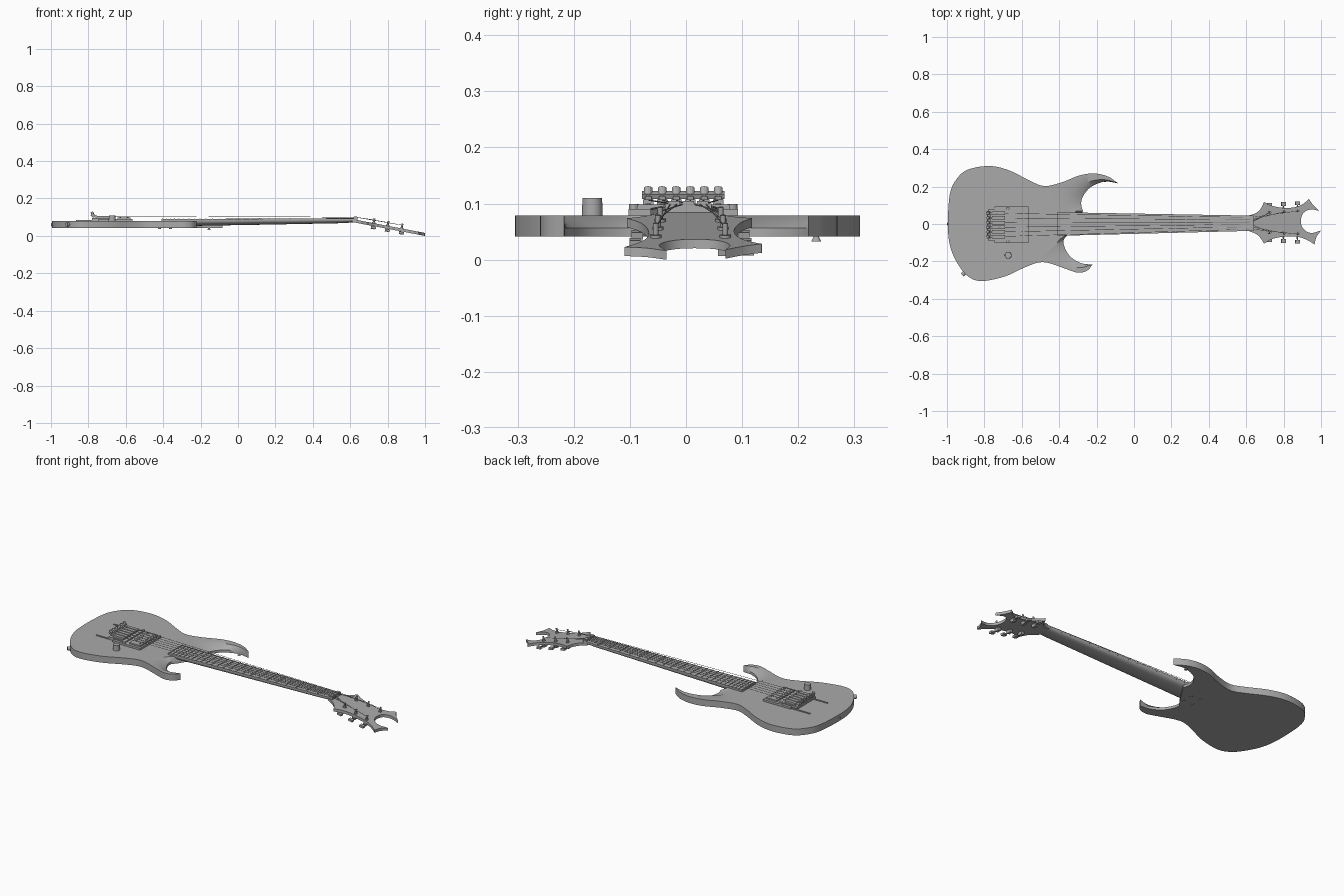
import bpy, bmesh, math
from mathutils import Vector, Matrix

if "Cube" in bpy.data.objects:
    bpy.data.objects.remove(bpy.data.objects["Cube"])

grey = bpy.data.materials.new("plain grey")
grey.use_nodes = True
grey.diffuse_color = (0.4, 0.4, 0.4, 1)
grey.node_tree.nodes["Principled BSDF"].inputs["Base Color"].default_value = (0.4, 0.4, 0.4, 1)


def finish(name, bm, smooth=True):
    bmesh.ops.recalc_face_normals(bm, faces=bm.faces)
    me = bpy.data.meshes.new(name)
    bm.to_mesh(me)
    bm.free()
    me.materials.append(grey)
    ob = bpy.data.objects.new(name, me)
    bpy.context.collection.objects.link(ob)
    if smooth:
        bpy.ops.object.select_all(action="DESELECT")
        bpy.context.view_layer.objects.active = ob
        ob.select_set(True)
        bpy.ops.object.shade_smooth_by_angle(angle=math.radians(35))
    return ob


def add_box(bm, center, size, tilt=0.0):
    m = Matrix.Translation(center) @ Matrix.Rotation(tilt, 4, "Y") @ Matrix.Diagonal((*size, 1))
    bmesh.ops.create_cube(bm, size=1, matrix=m)


def add_rod(bm, a, b, r, r2=None, sides=16):
    a, b = Vector(a), Vector(b)
    rot = (b - a).to_track_quat("Z", "Y").to_matrix().to_4x4()
    bmesh.ops.create_cone(bm, cap_ends=True, segments=sides, radius1=r, radius2=r if r2 is None else r2,
                          depth=(b - a).length, matrix=Matrix.Translation((a + b) / 2) @ rot)


def curve(pts, steps=5):
    """Smooth open curve through the points, without the last point."""
    p = [Vector(q) for q in pts]
    p = [2 * p[0] - p[1]] + p + [2 * p[-1] - p[-2]]
    out = []
    for i in range(1, len(p) - 2):
        a, b, c, d = p[i - 1:i + 3]
        for s in range(steps):
            t = s / steps
            out.append(0.5 * (2 * b + (c - a) * t + (2 * a - 5 * b + 4 * c - d) * t * t
                              + (3 * b - a - 3 * c + d) * t ** 3))
    return out


def loft(bm, rings):
    """Bridge closed rings of 3D points and cap both ends."""
    vs = [[bm.verts.new(p) for p in ring] for ring in rings]
    n = len(vs[0])
    for lo, hi in zip(vs, vs[1:]):
        for i in range(n):
            j = (i + 1) % n
            bm.faces.new((lo[i], lo[j], hi[j], hi[i]))
    caps = [bm.faces.new(vs[0]), bm.faces.new(vs[-1])]
    bmesh.ops.triangulate(bm, faces=caps)


# Body: slab whose top edge is pulled back inside the horns to form the scoops
outer = curve([(-0.222, -0.217), (-0.25, -0.249), (-0.30, -0.26), (-0.37, -0.238), (-0.45, -0.21),
               (-0.51, -0.206), (-0.586, -0.233), (-0.69, -0.28), (-0.815, -0.305), (-0.89, -0.278),
               (-0.95, -0.2), (-0.985, -0.11), (-0.995, 0), (-0.985, 0.158), (-0.95, 0.238),
               (-0.89, 0.29), (-0.773, 0.31), (-0.666, 0.286), (-0.56, 0.233), (-0.48, 0.203),
               (-0.388, 0.222), (-0.29, 0.26), (-0.21, 0.27), (-0.14, 0.254), (-0.083, 0.217)])
upper_low = curve([(-0.083, 0.217), (-0.157, 0.227), (-0.227, 0.2), (-0.262, 0.165),
                   (-0.28, 0.13), (-0.281, 0.095), (-0.27, 0.062)])
upper_top = curve([(-0.083, 0.217), (-0.157, 0.237), (-0.235, 0.228), (-0.30, 0.195),
                   (-0.345, 0.145), (-0.345, 0.1), (-0.30, 0.062)])
lower_low = curve([(-0.355, -0.058), (-0.377, -0.09), (-0.366, -0.136), (-0.334, -0.18),
                   (-0.28, -0.21), (-0.222, -0.217)])
lower_top = curve([(-0.365, -0.058), (-0.41, -0.1), (-0.405, -0.16), (-0.36, -0.21),
                   (-0.29, -0.233), (-0.222, -0.217)])
low, top = outer + upper_low + lower_low, outer + upper_top + lower_top
bm = bmesh.new()
loft(bm, [[(p.x, p.y, 0.041) for p in low], [(p.x, p.y, 0.056) for p in low],
          [(p.x, p.y, 0.079) for p in top]])
finish("body", bm)

NUT, SCALE = 0.62, 1.365


def half_width(x):
    return 0.041 + (NUT - x) * 0.0215


def mid_y(x):
    return 0.004 - (NUT - x) * 0.004


def board_top(x):
    return 0.095 - (NUT - x) * 0.005


# Neck: rounded underside that thickens toward the body
bm = bmesh.new()
rings = []
for x, bottom in ((-0.40, 0.05), (-0.2, 0.054), (0.2, 0.061), (0.56, 0.068), (0.63, 0.073)):
    w, c, t = half_width(x), mid_y(x), board_top(x) - 0.009
    rings.append([(x, c + w * math.cos(a), t - (t - bottom) * math.sin(a) ** 0.8)
                  for a in [math.pi * k / 16 for k in range(17)]])
loft(bm, rings)
finish("neck", bm)

# Fretboard and frets
bm = bmesh.new()
loft(bm, [[(x, mid_y(x) + s * half_width(x), board_top(x) - d) for s, d in
           ((1, 0.010), (1, 0.001), (0, 0), (-1, 0.001), (-1, 0.010))] for x in (-0.41, NUT)])
finish("fretboard", bm, False)
bm = bmesh.new()
for k in range(1, 25):
    x = NUT - SCALE * (1 - 2 ** (-k / 12))
    add_box(bm, (x, mid_y(x), board_top(x)), (0.004, 2 * half_width(x), 0.004))
finish("frets", bm, False)
bm = bmesh.new()
add_box(bm, (NUT + 0.008, 0.004, 0.092), (0.022, 0.082, 0.016))
for k in (-1, 0, 1):
    add_box(bm, (NUT + 0.008, 0.004 + k * 0.026, 0.102), (0.018, 0.02, 0.005))
finish("locking_nut", bm, False)

# Headstock: forked blade tilted backward
SLOPE = 0.19
TILT = math.atan(SLOPE)


def head_z(x):
    return 0.088 - (x - NUT) * SLOPE


edge = (curve([(0.61, 0.044), (0.655, 0.06), (0.68, 0.085), (0.695, 0.118)], 3)
        + curve([(0.695, 0.118), (0.735, 0.098), (0.80, 0.086), (0.86, 0.09), (0.905, 0.108), (0.935, 0.135)], 3)
        + curve([(0.935, 0.135), (0.955, 0.105), (0.99, 0.07)], 3)
        + curve([(0.99, 0.07), (0.945, 0.078), (0.905, 0.058), (0.892, 0.015), (0.905, -0.025),
                 (0.945, -0.048), (1.0, -0.035)], 4)
        + curve([(1.0, -0.035), (0.975, -0.07), (0.965, -0.11)], 3)
        + curve([(0.965, -0.11), (0.925, -0.085), (0.87, -0.068), (0.80, -0.068), (0.74, -0.08), (0.695, -0.105)], 3)
        + curve([(0.695, -0.105), (0.68, -0.08), (0.655, -0.055), (0.61, -0.036)], 3)
        + [Vector((0.61, -0.036))])
bm = bmesh.new()
loft(bm, [[(p.x, p.y, head_z(p.x) - d) for p in edge] for d in (0.016, 0)])
finish("headstock", bm)

# Tuning machines: post, collar, gear case and button
bm = bmesh.new()
posts = []
for side in (-1, 1):
    for k, x in enumerate((0.725, 0.80, 0.875)):
        y, z = 0.008 + side * (0.054 + 0.004 * k), head_z(x)
        up = Vector((SLOPE, 0, 1)).normalized()
        base = Vector((x, y, z))
        add_rod(bm, base - up * 0.03, base + up * 0.026, 0.005, sides=12)
        add_rod(bm, base, base + up * 0.005, 0.010, sides=12)
        add_box(bm, base - up * 0.024, (0.02, 0.026, 0.016), TILT)
        tip = base - up * 0.024 + Vector((0.004, side * 0.033, 0))
        add_rod(bm, base - up * 0.024, tip, 0.0035, sides=8)
        add_box(bm, tip + Vector((0, side * 0.008, 0)), (0.026, 0.02, 0.012), TILT)
        posts.append(base + up * 0.018)
finish("tuning_machines", bm)

# Strings, from the saddles over the nut to the posts
BX, BY = -0.735, -0.005
order = [posts[2], posts[1], posts[0], posts[3], posts[4], posts[5]]
bm = bmesh.new()
for k in range(6):
    o = k - 2.5
    nut = (NUT + 0.008, 0.004 + o * 0.0125, 0.1)
    add_rod(bm, (BX, BY + o * 0.025, 0.106), nut, 0.0012, sides=6)
    add_rod(bm, nut, order[k], 0.0012, sides=6)
finish("strings", bm)

# Bridge pickup in its ring
bm = bmesh.new()
add_box(bm, (-0.655, BY, 0.084), (0.18, 0.195, 0.012))
finish("pickup_ring", bm, False)
bm = bmesh.new()
add_box(bm, (-0.61, BY, 0.091), (0.07, 0.165, 0.014))
for k in range(6):
    for x in (-0.63, -0.59):
        add_rod(bm, (x, BY + (k - 2.5) * 0.025, 0.09), (x, BY + (k - 2.5) * 0.025, 0.1), 0.005, sides=10)
finish("pickup", bm, False)

# Tremolo bridge: base plate, saddles and raised fine tuners
bm = bmesh.new()
add_box(bm, (-0.725, BY, 0.09), (0.11, 0.165, 0.012))
for k in range(6):
    y = BY + (k - 2.5) * 0.025
    add_box(bm, (-0.725, y, 0.1), (0.07, 0.019, 0.014))
    add_box(bm, (-0.765, y, 0.105), (0.045, 0.012, 0.012), 0.35)
    add_rod(bm, (-0.77, y, 0.1), (-0.782, y, 0.128), 0.0075, sides=12)
add_box(bm, (-0.777, BY, 0.115), (0.016, 0.147, 0.009), 0.4)
for s in (-1, 1):
    add_rod(bm, (-0.675, BY + s * 0.088, 0.08), (-0.675, BY + s * 0.088, 0.099), 0.009)
finish("tremolo_bridge", bm, False)
bm = bmesh.new()
for s in (-1, 1):
    add_box(bm, (-0.80, s * 0.082, 0.081), (0.13, 0.006, 0.006))
finish("side_rails", bm, False)

# Volume knob, output jack and strap buttons
bm = bmesh.new()
add_rod(bm, (-0.673, -0.167, 0.078), (-0.673, -0.167, 0.11), 0.0185, 0.0175, 28)
finish("volume_knob", bm)
bm = bmesh.new()
add_rod(bm, (-0.90, -0.255, 0.06), (-0.918, -0.273, 0.06), 0.011)
finish("output_jack", bm)
bm = bmesh.new()
for root, out in (((-0.155, 0.232, 0.042), (0, 0, -1)), ((-0.993, 0.0, 0.06), (-1, 0, 0))):
    root, out = Vector(root), Vector(out)
    reach = 0.010 if out.z else 0.006
    add_rod(bm, root, root + out * reach, 0.004, 0.009)
finish("strap_buttons", bm)

# Heel bolts under the neck joint
bm = bmesh.new()
for x in (-0.42, -0.36):
    for y in (-0.03, 0.03):
        add_rod(bm, (x, y, 0.038), (x, y, 0.045), 0.008)
finish("heel_bolts", bm)
